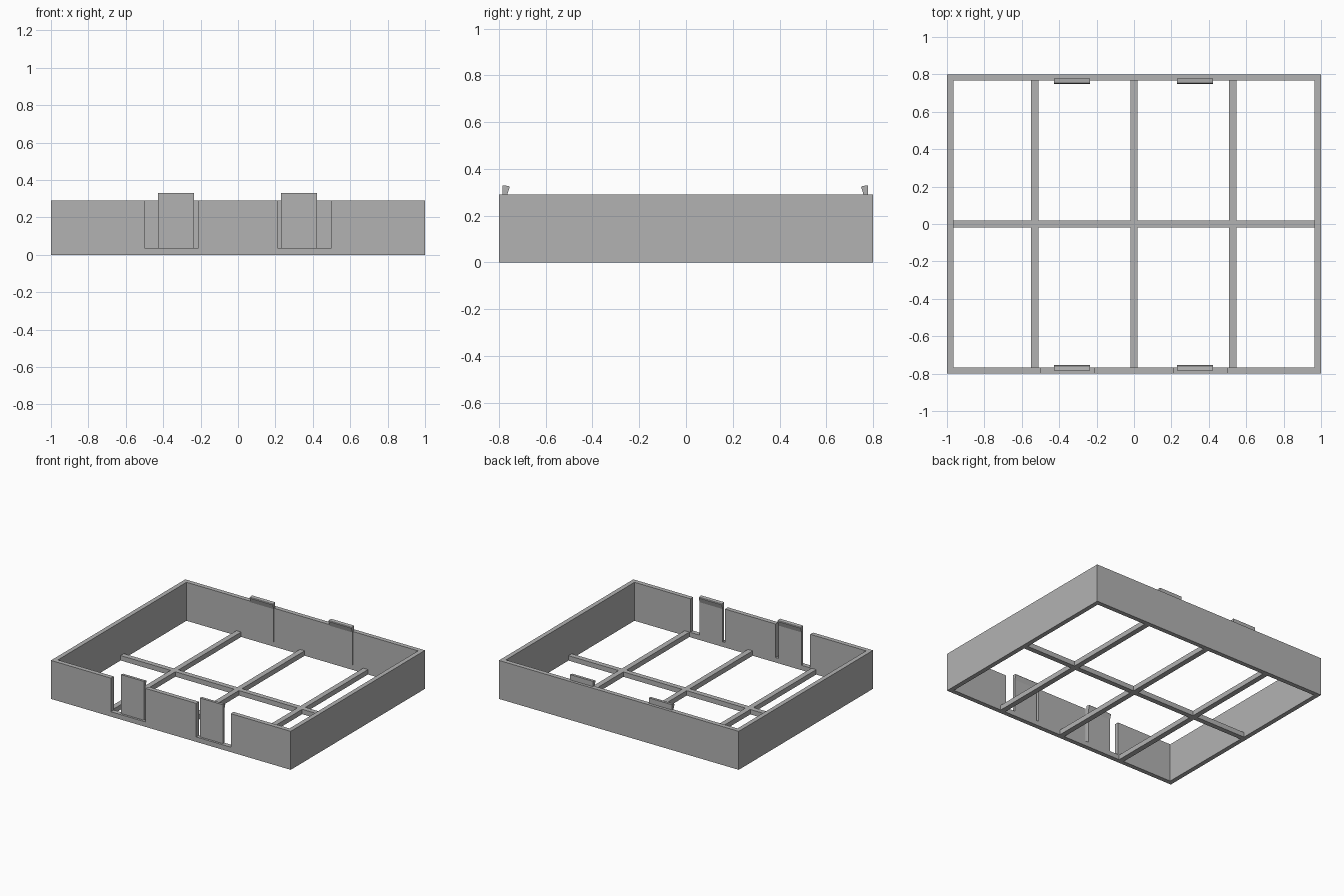
import bpy
import bmesh
from mathutils import Vector

default = bpy.data.objects.get("Cube")
if default:
    bpy.data.objects.remove(default, do_unlink=True)

grey = bpy.data.materials.new("light grey")
grey.use_nodes = True
colour = (0.45, 0.45, 0.45, 1)
grey.diffuse_color = colour
grey.node_tree.nodes["Principled BSDF"].inputs["Base Color"].default_value = colour

HALF_X, HALF_Y = 1.0, 0.8
WALL, HEIGHT, RAIL_H = 0.034, 0.29, 0.037


def prism(name, points, direction):
    """Extrude a flat outline along a direction."""
    bm = bmesh.new()
    face = bm.faces.new([bm.verts.new(p) for p in points])
    moved = bmesh.ops.extrude_face_region(bm, geom=[face])["geom"]
    bmesh.ops.translate(bm, vec=Vector(direction),
                        verts=[v for v in moved if isinstance(v, bmesh.types.BMVert)])
    bmesh.ops.recalc_face_normals(bm, faces=bm.faces)
    mesh = bpy.data.meshes.new(name)
    bm.to_mesh(mesh)
    bm.free()
    mesh.materials.append(grey)
    obj = bpy.data.objects.new(name, mesh)
    bpy.context.collection.objects.link(obj)
    return obj


def box(name, x0, x1, y0, y1, z0, z1):
    outline = [(x0, y0, z0), (x1, y0, z0), (x1, y1, z0), (x0, y1, z0)]
    return prism(name, outline, (0, 0, z1 - z0))


def combine(target, tool, operation):
    """Apply a boolean and discard the tool."""
    tool.hide_render = True
    mod = target.modifiers.new(operation.lower(), 'BOOLEAN')
    mod.operation = operation
    mod.solver = 'EXACT'
    mod.object = tool
    bpy.context.view_layer.objects.active = target
    bpy.ops.object.modifier_apply(modifier=mod.name)
    bpy.data.objects.remove(tool, do_unlink=True)


# Open rectangular wall
IN_X, IN_Y = HALF_X - WALL, HALF_Y - WALL
frame = box("outer_wall", -HALF_X, HALF_X, -HALF_Y, HALF_Y, 0, HEIGHT)
combine(frame, box("opening_cutter", -IN_X, IN_X, -IN_Y, IN_Y, -0.1, 0.5), 'DIFFERENCE')

# Notches in the front wall around each clip
for side in (-1, 1):
    x0, x1 = sorted((side * 0.211, side * 0.5))
    combine(frame, box("notch_cutter", x0, x1, -HALF_Y - 0.1, -IN_Y + 0.02, RAIL_H, 0.5),
            'DIFFERENCE')

# Floor lattice: one long rail and three cross rails
lattice = box("floor_lattice", -IN_X, IN_X, -0.018, 0.02, 0, RAIL_H)
for x in (-0.53, 0, 0.528):
    combine(lattice, box("cross_rail", x - 0.02, x + 0.02, -IN_Y, IN_Y, 0, RAIL_H), 'UNION')

# Snap clips with a wedge hook leaning inwards: (distance from outer face, height)
clip_profile = [(0, RAIL_H), (0.018, RAIL_H), (0.018, 0.285),
                (0.03, 0.322), (0.026, 0.327), (0, 0.33)]
for wall, sign, outer in (("front", 1, -0.784), ("back", -1, 0.779)):
    for side, x0, x1 in (("right", -0.428, -0.235), ("left", 0.23, 0.422)):
        prism(f"{wall}_{side}_clip",
              [(x0, outer + sign * d, z) for d, z in clip_profile], (x1 - x0, 0, 0))
